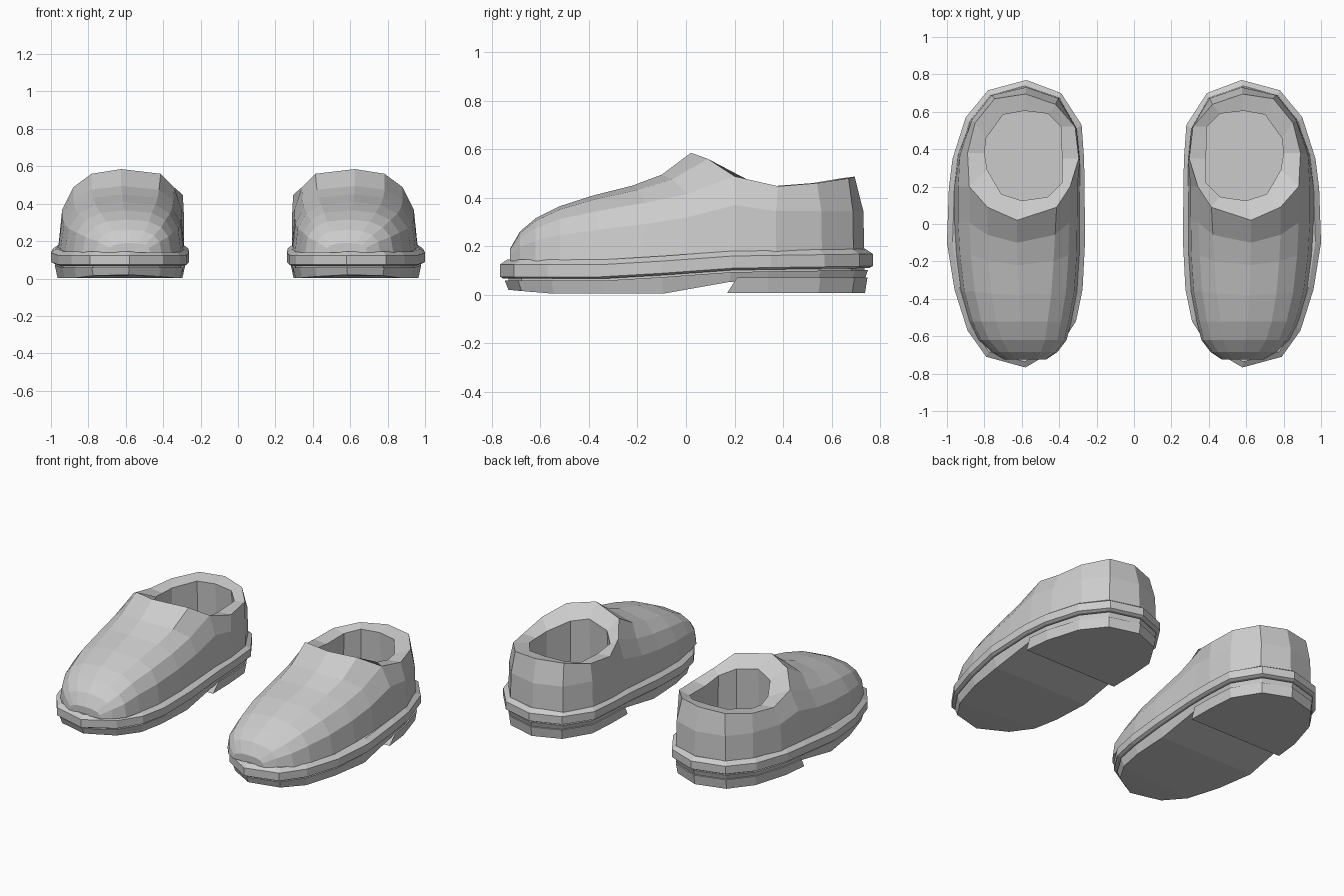
import bpy, bmesh, math

if "Cube" in bpy.data.objects:
    bpy.data.objects.remove(bpy.data.objects["Cube"])

grey = bpy.data.materials.new("warm_grey")
grey.diffuse_color = (0.6, 0.6, 0.6, 1)
grey.use_nodes = True
grey.node_tree.nodes["Principled BSDF"].inputs["Base Color"].default_value = grey.diffuse_color

# Sole outline: toe tip, outer side, heel tip, inner side
OUTER = [(.79, -.71), (.89, -.57), (.96, -.35), (1, -.1), (.99, .19), (.97, .35), (.9, .57), (.78, .715)]
INNER = [(.4, -.66), (.31, -.52), (.275, -.35), (.262, -.1), (.264, .19), (.267, .35), (.28, .53), (.39, .7)]
OUTLINE = [(.58, -.767)] + OUTER + [(.575, .77)] + INNER[::-1]


def lerp(table, y):
    if y <= table[0][0]:
        return table[0][1]
    for (a, p), (b, q) in zip(table, table[1:]):
        if y <= b:
            return p + (q - p) * (y - a) / (b - a)
    return table[-1][1]


def lift(y):
    return lerp([(-.3, 0), (.2, .036), (.77, .044)], y)


def bottom(y):
    return lerp([(-.73, .02), (-.55, .004), (-.05, .004), (.2, .057)], y)


def inset(p, d):
    return (.63 + (p[0] - .63) * (1 - d / .37), p[1] * (1 - d / .77))


class Part:
    """Collects the faces of one part and mirrors it for either foot."""

    def __init__(self, side):
        self.bm, self.side = bmesh.new(), side

    def vert(self, x, y, z):
        return self.bm.verts.new((x * self.side, y, z))

    def ring(self, d, height):
        pts = [inset(p, d) for p in OUTLINE]
        return [self.vert(x, y, height(y)) for x, y in pts]

    def face(self, vs):
        return self.bm.faces.new(vs)

    def bridge(self, a, b, closed=True):
        n = len(a)
        for i in range(n if closed else n - 1):
            j = (i + 1) % n
            self.face((a[i], a[j], b[j], b[i]))

    def strips(self, r):
        # Fill an outline with strips running across the foot
        self.face((r[0], r[1], r[17]))
        for i in range(1, 8):
            self.face((r[i], r[i + 1], r[17 - i], r[18 - i]))
        self.face((r[8], r[9], r[10]))

    def finish(self, name):
        bmesh.ops.recalc_face_normals(self.bm, faces=self.bm.faces)
        me = bpy.data.meshes.new(name)
        self.bm.to_mesh(me)
        self.bm.free()
        me.materials.append(grey)
        bpy.context.collection.objects.link(bpy.data.objects.new(name, me))


def stack(side, name, layers):
    p = Part(side)
    rings = [p.ring(d, h) for d, h in layers]
    for a, b in zip(rings, rings[1:]):
        p.bridge(a, b)
    p.strips(rings[0])
    p.strips(rings[-1])
    p.finish(name)


# Upper sections from toe to instep: y, inner x, outer x, top z, backward sweep of the sides
SECTIONS = [(-.725, .47, .69, .19, 0), (-.685, .41, .76, .26, 0), (-.62, .36, .83, .315, 0),
            (-.52, .335, .88, .365, 0), (-.38, .305, .925, .41, .1), (-.22, .292, .95, .45, .3),
            (-.1, .29, .96, .495, .6), (.02, .29, .96, .585, 1)]
SWEEP = [.18, .18, .18, .07, 0, .07, .18, .18, .18]
# Heel wall: base points and rim points, outer side round to inner side
HEEL_BASE = [(.94, .37), (.87, .56), (.765, .69), (.575, .735), (.4, .675), (.305, .51), (.288, .34)]
HEEL_RIM = [(.89, .38, .447), (.85, .54, .46), (.745, .67, .48), (.58, .695, .487),
            (.42, .64, .48), (.315, .52, .46), (.295, .35, .447)]
# Edge of the foot opening, starting at the instep
OPENING = [(.6, .125, .52), (.71, .16, .49), (.785, .29, .455), (.8, .38, .44), (.79, .46, .445), (.7, .585, .465),
           (.585, .605, .47), (.46, .59, .465), (.39, .52, .445), (.385, .35, .44), (.385, .22, .455), (.46, .145, .49)]


def build_upper(side, name):
    p = Part(side)
    rows = []
    for k, (y, xi, xo, top, f) in enumerate(SECTIONS):
        c, w = (xi + xo) / 2, (xo - xi) / 2
        inner_pow = .78 - .3 * k / 7
        row = []
        for i in range(9):
            t = math.pi * i / 8
            cx, s = math.cos(t), max(0, math.sin(t))
            yy = y + f * SWEEP[i]
            x = c + w * (max(cx, 0) ** .78 - max(-cx, 0) ** inner_pow)
            base = .14 + lift(yy)
            row.append(p.vert(x, yy, base + (top - base) * s ** .78))
        rows.append(row)
    for a, b in zip(rows, rows[1:]):
        p.bridge(a, b, False)
    p.face(rows[0])
    # Heel wall in two bands
    last = rows[-1]
    base = [p.vert(x, y, .14 + lift(y)) for x, y in HEEL_BASE]
    mid = [p.vert(b[0] * .8 + r[0] * .2, b[1] * .9 + r[1] * .1, .345) for b, r in zip(HEEL_BASE, HEEL_RIM)]
    rim = [p.vert(*r) for r in HEEL_RIM]
    lines = [[last[i]] + ring + [last[8 - i]] for i, ring in enumerate((base, mid, rim))]
    p.bridge(lines[0], lines[1], False)
    p.bridge(lines[1], lines[2], False)
    # Broad collar, lining and footbed
    edge = [last[4], last[3], last[2]] + rim + [last[6], last[5]]
    lip = [p.vert(*q) for q in OPENING]
    floor = [p.vert(.59 + (x - .59) * 1.06, .37 + (y - .37) * 1.06, .2) for x, y, z in OPENING]
    p.bridge(edge, lip)
    p.bridge(lip, floor)
    p.face(floor)
    # Underside, hidden by the welt
    p.face([r[0] for r in rows] + base + [r[8] for r in rows[::-1]])
    p.finish(name)


def build_heel(side, name):
    p = Part(side)
    ids = range(5, 14)
    top, low = [], []
    for i in ids:
        x, y = inset(OUTLINE[i], .022)
        top.append(p.vert(x, .21 if i in (5, 13) else y, .07))
        x, y = inset(OUTLINE[i], .032)
        low.append(p.vert(x, .17 if i in (5, 13) else y, .008))
    p.bridge(top, low)
    p.face(top)
    p.face(low)
    p.finish(name)


for side, tag in ((1, "right"), (-1, "left")):
    # Thin groove sits between the outsole and the welt
    stack(side, tag + "_outsole", [(.035, bottom), (.02, lambda y: .058 + lift(y))])
    stack(side, tag + "_groove", [(.035, lambda y: .05 + lift(y)), (.035, lambda y: .075 + lift(y))])
    stack(side, tag + "_welt", [(.015, lambda y: .066 + lift(y)), (0, lambda y: .074 + lift(y)),
                                (0, lambda y: .124 + lift(y)), (.03, lambda y: .145 + lift(y))])
    build_heel(side, tag + "_heel_block")
    build_upper(side, tag + "_upper")
